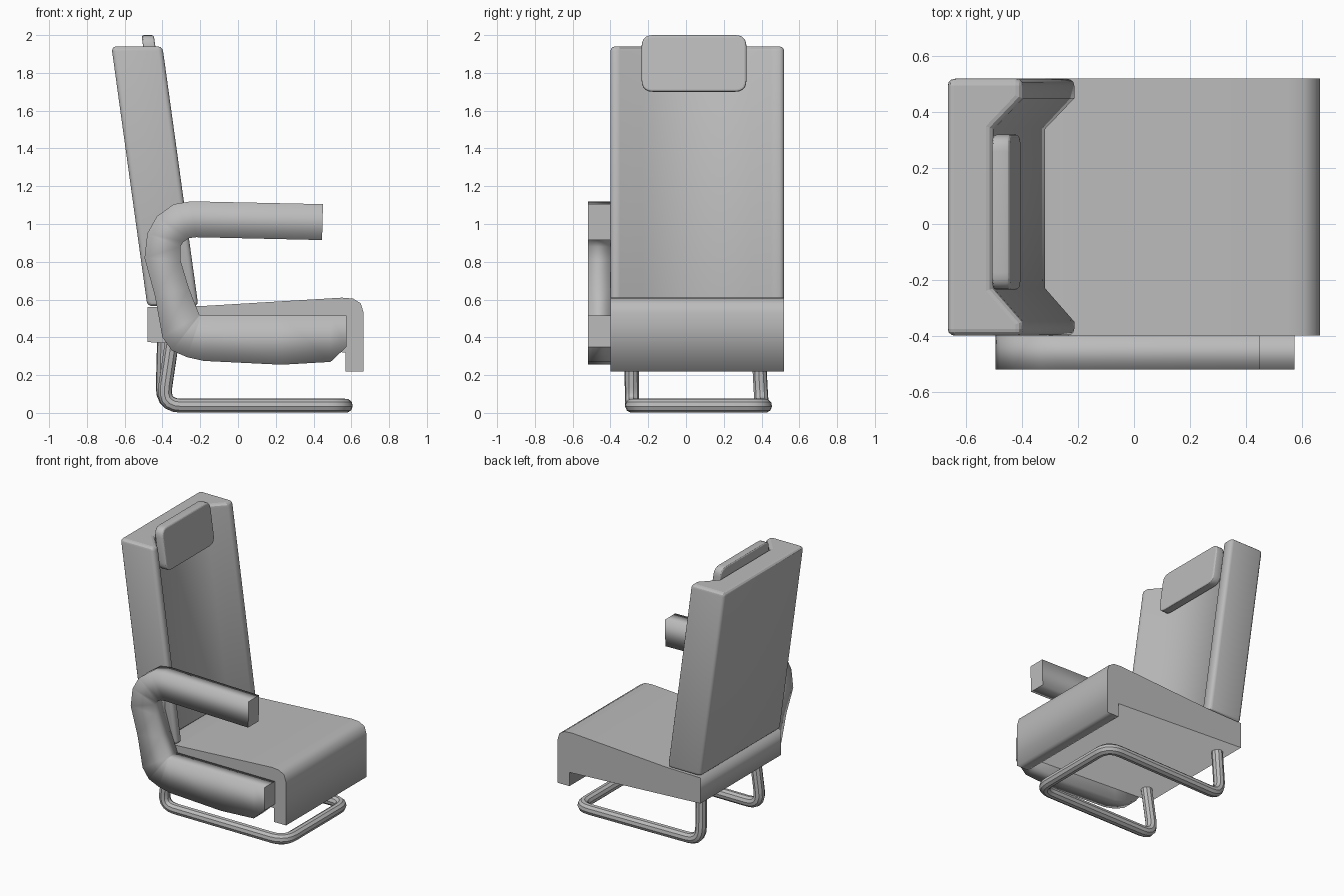
import bpy, bmesh
from mathutils import Vector

cube = bpy.data.objects.get("Cube")
if cube:
    bpy.data.objects.remove(cube, do_unlink=True)

GREY = (0.5, 0.5, 0.5, 1)
grey = bpy.data.materials.new("plain grey")
grey.use_nodes = True
grey.diffuse_color = GREY
grey.node_tree.nodes["Principled BSDF"].inputs["Base Color"].default_value = GREY

RIGHT, LEFT = -0.40, 0.52   # side planes of the seat along y


def loft(name, rings, flat_caps=True, bevel=0.0):
    """Skin equal-length rings of points, close both ends, shade smooth."""
    bm = bmesh.new()
    loops = [[bm.verts.new(p) for p in ring] for ring in rings]
    n = len(loops[0])
    for a, b in zip(loops, loops[1:]):
        for i in range(n):
            j = (i + 1) % n
            bm.faces.new((a[i], a[j], b[j], b[i])).smooth = True
    for loop in (loops[0], loops[-1]):
        bm.faces.new(loop).smooth = not flat_caps
    bmesh.ops.recalc_face_normals(bm, faces=bm.faces)
    mesh = bpy.data.meshes.new(name)
    bm.to_mesh(mesh)
    bm.free()
    mesh.materials.append(grey)
    obj = bpy.data.objects.new(name, mesh)
    bpy.context.collection.objects.link(obj)
    if bevel:
        mod = obj.modifiers.new("soft edges", "BEVEL")
        mod.width, mod.segments, mod.limit_method = bevel, 3, "ANGLE"
        mod.angle_limit = 0.9
    return obj


def rounded(points, radius, steps=5):
    """Replace the inner corners of a path by curved bends."""
    pts = [Vector(p) for p in points]
    out = [pts[0]]
    for a, b, c in zip(pts, pts[1:], pts[2:]):
        start = b + (a - b).normalized() * radius
        end = b + (c - b).normalized() * radius
        for k in range(steps + 1):
            t = k / steps
            out.append(start * (1 - t) ** 2 + b * 2 * t * (1 - t) + end * t ** 2)
    return out + [pts[-1]]


# Seat cushion: side profile with a front lip, extruded across
profile = [(-0.48, 0.375), (-0.48, 0.56), (-0.2, 0.565), (0.55, 0.61),
           (0.61, 0.605), (0.65, 0.58), (0.665, 0.53), (0.665, 0.22),
           (0.57, 0.22), (0.57, 0.32)]
loft("seat_cushion", [[(x, y, z) for x, z in profile] for y in (RIGHT, LEFT)])

# Backrest: channelled cross-section (depth, y) leaning back as it rises
section = [(0.0, RIGHT), (0.27, RIGHT), (0.27, RIGHT + 0.05), (0.165, RIGHT + 0.17),
           (0.165, LEFT - 0.18), (0.27, LEFT - 0.07), (0.27, LEFT), (0.0, LEFT)]
loft("backrest", [[(x + d, y, z) for d, y in section]
                  for x, z in ((-0.48, 0.565), (-0.67, 1.94))], bevel=0.025)

# Headrest: rounded rectangle tilted with the backrest
corners = [(0.04, 1.70), (0.32, 1.70), (0.32, 2.0), (-0.235, 2.0),
           (-0.235, 1.70), (0.04, 1.70)]
outline = rounded([(0, y, z) for y, z in corners], 0.06)[:-1]
loft("headrest", [[(-0.45 - 0.138 * (p.z - 1.85) + d, p.y, p.z) for p in outline]
                  for d in (-0.04, 0.025)], bevel=0.012)

# Armrest: one flat-sided band bending from the arm into the lower side panel
outer = [(0.45, 1.105), (-0.25, 1.12), (-0.34, 1.105), (-0.43, 1.04), (-0.48, 0.95),
         (-0.495, 0.82), (-0.44, 0.62), (-0.40, 0.40), (-0.35, 0.33), (-0.27, 0.295),
         (-0.18, 0.275), (0.23, 0.255), (0.49, 0.27), (0.575, 0.35)]
inner = [(0.445, 0.915), (-0.22, 0.93), (-0.26, 0.925), (-0.29, 0.905), (-0.305, 0.88),
         (-0.305, 0.81), (-0.26, 0.66), (-0.205, 0.52), (-0.2, 0.515), (-0.19, 0.515),
         (-0.15, 0.515), (0.23, 0.515), (0.49, 0.515), (0.575, 0.515)]
loft("right_armrest", [[(a, -0.52, b), (a, RIGHT, b), (c, RIGHT, d), (c, -0.52, d)]
                       for (a, b), (c, d) in zip(outer, inner)])

# Sled base: one bent tube, open at the back
path = rounded([(-0.345, -0.29, 0.42), (-0.40, -0.285, 0.05), (0.57, -0.285, 0.05),
                (0.57, 0.42, 0.05), (-0.40, 0.40, 0.05), (-0.39, 0.38, 0.42)], 0.1)
curve = bpy.data.curves.new("sled_base", "CURVE")
curve.dimensions = "3D"
curve.bevel_depth, curve.bevel_resolution, curve.use_fill_caps = 0.038, 3, True
spline = curve.splines.new("POLY")
spline.points.add(len(path) - 1)
for point, co in zip(spline.points, path):
    point.co = (*co, 1)
curve.materials.append(grey)
base = bpy.data.objects.new("sled_base", curve)
bpy.context.collection.objects.link(base)
base.location.z = -0.012
bpy.context.view_layer.objects.active = base
base.select_set(True)
bpy.ops.object.convert(target="MESH")
bpy.ops.object.shade_smooth_by_angle()
